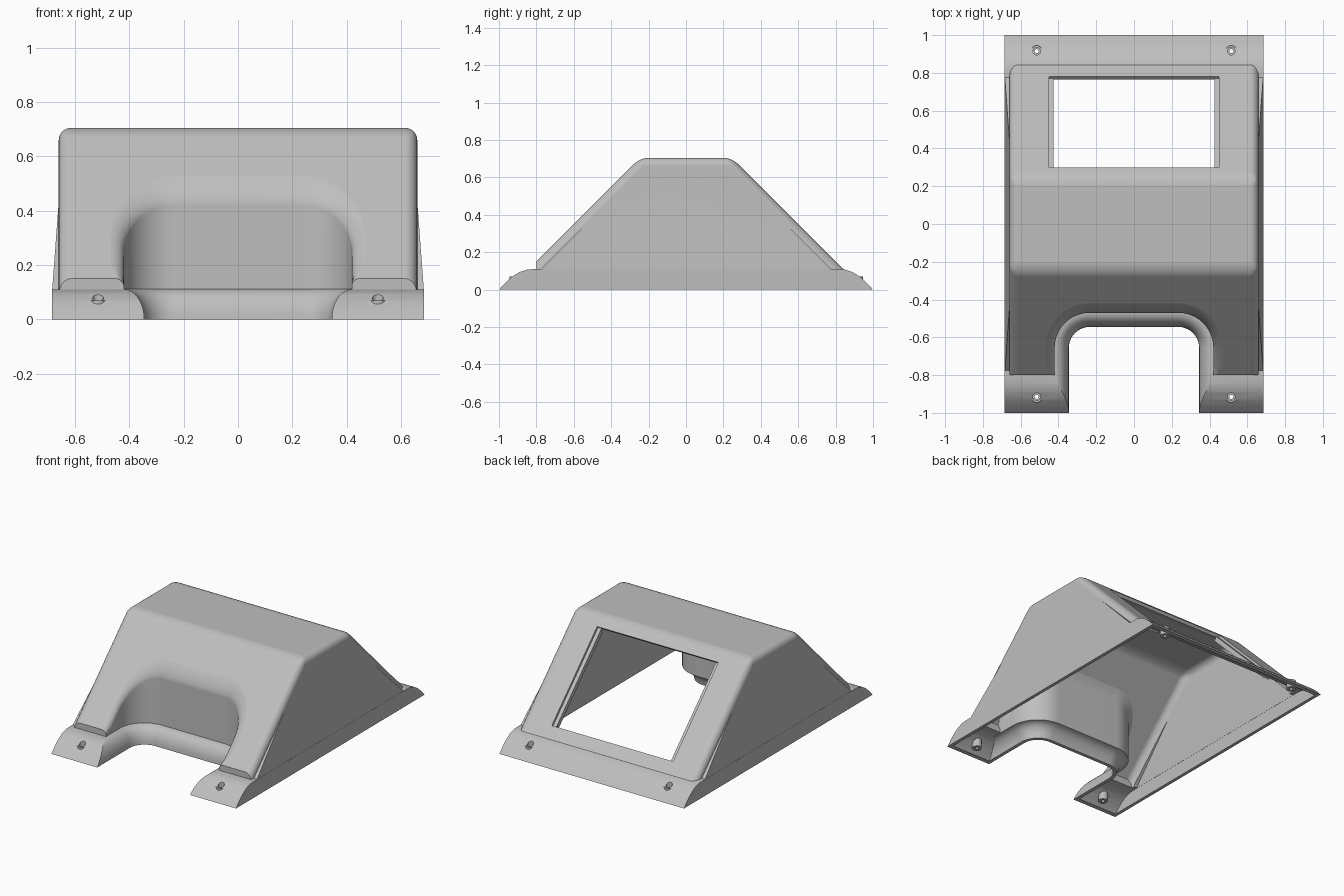
import bpy, bmesh
from math import sin, cos, pi, radians
from mathutils import Matrix, Vector

if "Cube" in bpy.data.objects:
    bpy.data.objects.remove(bpy.data.objects["Cube"], do_unlink=True)

WALL = 0.022
grey = bpy.data.materials.new("light grey plastic")
grey.use_nodes = True
colour = (0.52, 0.52, 0.52, 1)
grey.diffuse_color = colour
grey.node_tree.nodes["Principled BSDF"].inputs["Base Color"].default_value = colour


def make(name, bm):
    bmesh.ops.recalc_face_normals(bm, faces=bm.faces)
    mesh = bpy.data.meshes.new(name)
    bm.to_mesh(mesh)
    bm.free()
    mesh.materials.append(grey)
    obj = bpy.data.objects.new(name, mesh)
    bpy.context.collection.objects.link(obj)
    return obj


def combine(target, other, operation):
    mod = target.modifiers.new(operation, "BOOLEAN")
    mod.object, mod.operation, mod.solver = other, operation, "EXACT"
    bpy.context.view_layer.objects.active = target
    bpy.ops.object.modifier_apply(modifier=mod.name)
    bpy.data.objects.remove(other, do_unlink=True)


def loft(name, rings):
    bm = bmesh.new()
    rows = [[bm.verts.new(p) for p in ring] for ring in rings]
    count = len(rows[0])
    for low, high in zip(rows, rows[1:]):
        for i in range(count):
            j = (i + 1) % count
            bm.faces.new((low[i], low[j], high[j], high[i]))
    caps = [bm.faces.new(rows[0][::-1]), bm.faces.new(rows[-1])]
    bmesh.ops.triangulate(bm, faces=[f for f in caps if count > 20])
    return make(name, bm)


def side_profile(name, points, half):
    return loft(name, [[(x, y, z) for y, z in points] for x in (-half, half)])


def cylinder(name, x, y, radius, low, high):
    ring = [(x + radius * cos(a * pi / 12), y + radius * sin(a * pi / 12)) for a in range(24)]
    return loft(name, [[(px, py, z) for px, py in ring] for z in (low, high)])


def base_flange(t):
    arc = [(1, 0), (0.965, 0.038), (0.93, 0.069), (0.89, 0.094), (0.85, 0.107), (0.81, 0.11)]
    floor = -0.1 if t else 0
    right = [(y - t * 0.7, z - t * 0.7) for y, z in arc]
    if t:
        right.insert(0, (right[0][0], floor))
    left = [(-y, z) for y, z in reversed(right)]
    return side_profile("flange", right + left, 0.685 - t)


def sloped_body(t):
    # Trapezoid hood with rounded ridges and rounded side edges
    s = t * 0.414
    points = [(-0.8 + t, 0), (-0.8 + t, 0.15 - s), (-0.245 + s, 0.705 - t),
              (0.245 - s, 0.705 - t), (0.95 - t * 1.414, 0)]
    body = side_profile("hood", points, 0.66 - t)
    bm = bmesh.new()
    bm.from_mesh(body.data)
    edges = []
    for e in bm.edges:
        a, b = e.verts[0].co, e.verts[1].co
        along_side = abs(a.x - b.x) < 0.01
        upper = max(a.z, b.z) > 0.5
        ridge = min(a.z, b.z) > 0.5
        if ridge or (along_side and upper):
            edges.append(e)
    bmesh.ops.bevel(bm, geom=edges, offset=0.045, segments=6, profile=0.5, affect="EDGES", clamp_overlap=True)
    bm.to_mesh(body.data)
    bm.free()
    return body


def side_swell(t):
    # Drafted side panels that widen towards the base
    bm = bmesh.new()
    for x, y, z in ((0.684, 0.8, 0.01), (0.684, 0.775, 0.11), (0.655, 0.385, 0.5)):
        for sx in (-1, 1):
            for sy in (-1, 1):
                bm.verts.new((sx * (x - t), sy * (y - t), z))
    bmesh.ops.convex_hull(bm, input=bm.verts)
    return make("side_swell", bm)


def alcove(t):
    # Arched front opening: rounded foot, straight wall, softened upper rim
    def outline(off):
        r = 0.11 + off
        half = [(0.235 + r, -2), (0.235 + r, -0.84), (0.235 + r, -0.75)]
        half += [(0.235 + r * cos(a * pi / 20), -0.655 + r * sin(a * pi / 20)) for a in range(11)]
        return half + [(-x, y) for x, y in reversed(half)]

    steps = [i * pi / 16 for i in range(9)]
    foot, rim = 0.075, 0.06
    rings = [[(x, y, -0.2) for x, y in outline(t)]]
    for a in steps:
        rings.append([(x, y, 0.111 * sin(a) - t) for x, y in outline(t + foot * (1 - cos(a)))])
    for i, a in enumerate(steps):
        off = foot + rim * (1 - cos(a)) + t
        rings.append([(x, y, max(y + 0.951 - rim * (1 - sin(a)), 0.114 + i * 0.001) - t)
                      for x, y in outline(off)])
    rings.append([(x, y, 1.2) for x, y in outline(foot + rim + t)])
    return loft("alcove_cutter", rings)


def solid(name, t):
    result = base_flange(t)
    combine(result, sloped_body(t), "UNION")
    combine(result, side_swell(t), "UNION")
    combine(result, alcove(t), "DIFFERENCE")
    result.name = name
    return result


# Hollow housing
housing = solid("housing", 0)
combine(housing, solid("cavity", WALL), "DIFFERENCE")


def slope_box(name, x, width, length, low, high, along=0):
    # Box aligned with the rear slope, offset along its normal
    bm = bmesh.new()
    bmesh.ops.create_cube(bm, size=1)
    centre = Vector((x, 0.54, 0.41))
    frame = Matrix.Translation(centre) @ Matrix.Rotation(radians(-45), 4, "X")
    frame = frame @ Matrix.Translation((0, along, (low + high) / 2))
    bm.transform(frame @ Matrix.Diagonal((width, length, high - low, 1)))
    return make(name, bm)


# Rear display window with stepped side ledges and inner mounting blocks
for side in (-1, 1):
    combine(housing, slope_box("window_rail", side * 0.45, 0.06, 0.66, -0.045, -0.01), "UNION")
combine(housing, slope_box("window_step", 0, 0.9, 0.68, -0.015, 0.1), "DIFFERENCE")
combine(housing, slope_box("window_cutter", 0, 0.85, 0.68, -0.1, 0.1), "DIFFERENCE")

# Screw bosses with counterbored holes
for sx in (-1, 1):
    for sy in (-1, 1):
        x, y = sx * 0.515, sy * 0.915
        combine(housing, cylinder("boss", x, y, 0.03, 0.015, 0.07), "UNION")
        combine(housing, cylinder("screw_hole", x, y, 0.011, -0.1, 0.3), "DIFFERENCE")
        combine(housing, cylinder("counterbore", x, y, 0.02, 0.055, 0.3), "DIFFERENCE")

# Smooth shading with crisp edges
bpy.ops.object.select_all(action="DESELECT")
housing.select_set(True)
bpy.context.view_layer.objects.active = housing
bpy.ops.object.shade_smooth_by_angle(angle=radians(30))
weighted = housing.modifiers.new("weighted_normals", "WEIGHTED_NORMAL")
weighted.keep_sharp = True
